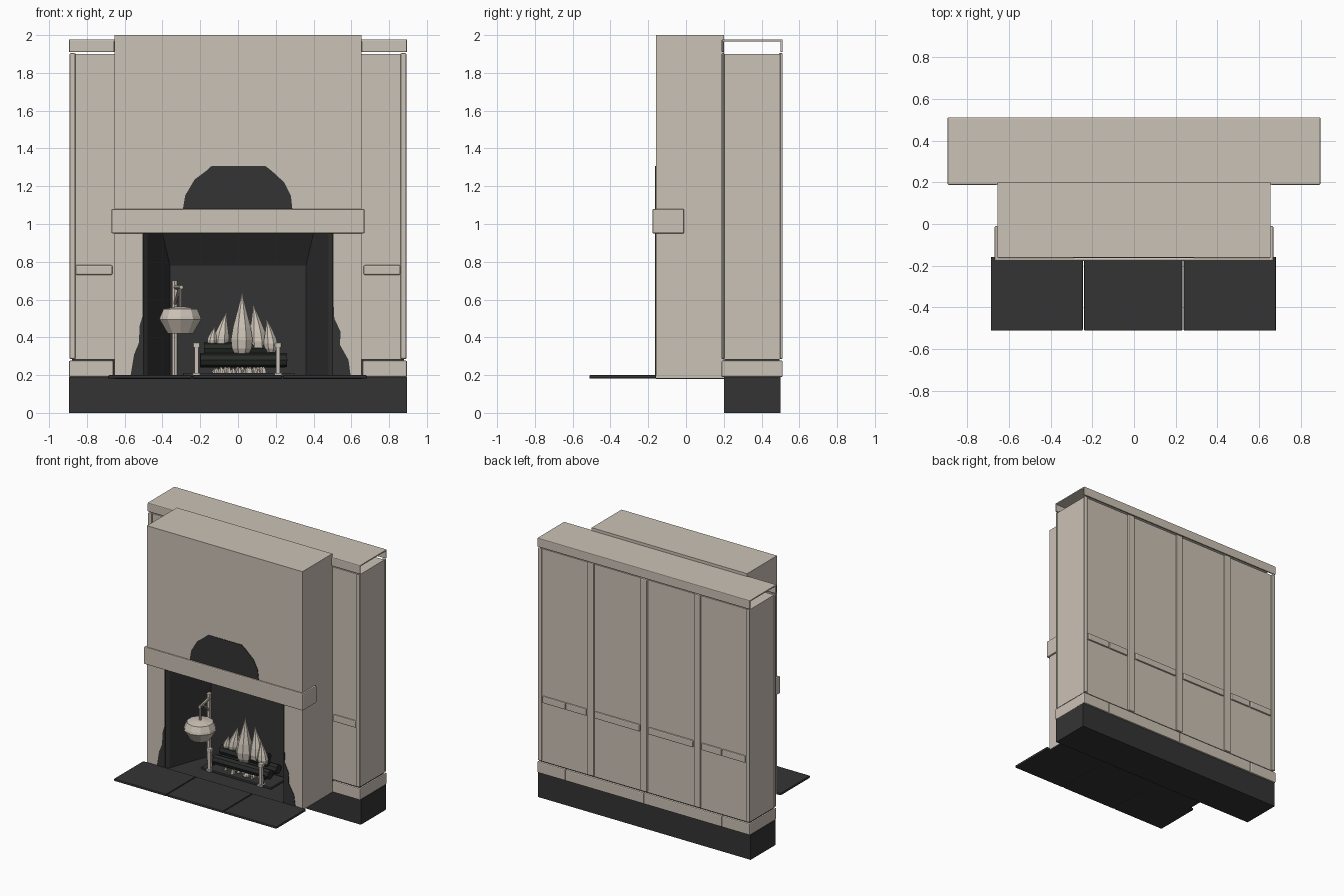
import bpy, bmesh, math, random
from mathutils import Vector

if "Cube" in bpy.data.objects:
    bpy.data.objects.remove(bpy.data.objects["Cube"])

random.seed(3)


def material(name, rgb):
    m = bpy.data.materials.new(name)
    m.diffuse_color = (*rgb, 1)
    m.use_nodes = True
    m.node_tree.nodes["Principled BSDF"].inputs["Base Color"].default_value = m.diffuse_color
    return m


PLASTER = material("warm plaster", (0.60, 0.54, 0.465))
STONE = material("dark stone", (0.034, 0.034, 0.034))
IRON = material("charred wood", (0.021, 0.025, 0.022))


def finish(name, bm, mat, bevel=0):
    bmesh.ops.recalc_face_normals(bm, faces=bm.faces)
    me = bpy.data.meshes.new(name)
    bm.to_mesh(me)
    bm.free()
    ob = bpy.data.objects.new(name, me)
    bpy.context.collection.objects.link(ob)
    me.materials.append(mat)
    if bevel:
        mod = ob.modifiers.new("soft edges", "BEVEL")
        mod.width, mod.segments = bevel, 2
    return ob


def box(name, x0, x1, y0, y1, z0, z1, mat=PLASTER, bevel=0):
    bm = bmesh.new()
    bmesh.ops.create_cube(bm, size=1)
    for v in bm.verts:
        v.co = (x0 + (v.co.x + .5) * (x1 - x0), y0 + (v.co.y + .5) * (y1 - y0),
                z0 + (v.co.z + .5) * (z1 - z0))
    return finish(name, bm, mat, bevel)


def slab(name, outline, y0, y1, mat):
    """Extrude an x-z outline from y0 to y1."""
    bm = bmesh.new()
    f = bm.faces.new([bm.verts.new((x, y0, z)) for x, z in outline])
    r = bmesh.ops.extrude_face_region(bm, geom=[f])
    for v in r["geom"]:
        if isinstance(v, bmesh.types.BMVert):
            v.co.y = y1
    return finish(name, bm, mat)


def lathe(name, profile, x, y, mat, sides=10, lean=(0, 0)):
    """Turn (radius, z) rings about a vertical axis, the axis leaning with height."""
    bm = bmesh.new()
    z0, z1 = profile[0][1], profile[-1][1]
    rings = []
    for r, z in profile:
        t = ((z - z0) / (z1 - z0)) ** 2
        c = (x + lean[0] * t, y + lean[1] * t)
        rings.append([bm.verts.new((c[0] + r * math.cos(a), c[1] + r * math.sin(a), z))
                      for a in (math.tau * (i + .5) / sides for i in range(sides))])
    for a, b in zip(rings, rings[1:]):
        for i in range(sides):
            j = (i + 1) % sides
            bm.faces.new((a[i], a[j], b[j], b[i]))
    bm.faces.new(rings[0])
    bm.faces.new(rings[-1])
    return finish(name, bm, mat)


def rod(name, a, b, r, mat, sides=8):
    a, b = Vector(a), Vector(b)
    bm = bmesh.new()
    bmesh.ops.create_cone(bm, cap_ends=True, segments=sides, radius1=r, radius2=r,
                          depth=(b - a).length)
    q = (b - a).to_track_quat("Z", "Y")
    for v in bm.verts:
        v.co = q @ v.co + (a + b) / 2
    return finish(name, bm, mat)


# Stone footing in three lengths
for x0, x1 in ((-.895, -.36), (-.36, .36), (.36, .895)):
    box("footing", x0, x1, .2, .5, 0, .19, STONE)
box("footing_joint", -.88, .88, .205, .495, .18, .29, STONE)

# Wall behind the chimney
box("wall", -.884, .884, .2, .5, .285, 1.9)
B = .007
for s in (-1, 1):
    def span(name, a, b, *rest):
        box(name, min(s * a, s * b), max(s * a, s * b), *rest, PLASTER, B)
    for y in (.188, .497):
        span("corner_post", .86, .892, y, y + .015, .285, 1.905)
    span("front_baseboard", .66, .895, .188, .21, .19, .277)
    span("end_baseboard", .878, .895, .19, .51, .19, .277)
    span("front_rail", .665, .86, .188, .21, .73, .782)
    span("front_cornice", .655, .895, .188, .2, 1.91, 1.978)
    # Rails and baseboards on the back, outer bays have a joint
    span("back_rail", .035, .415, .49, .512, .73, .782)
    span("back_rail", .485, .655, .49, .512, .73, .782)
    span("back_rail", .66, .855, .49, .512, .73, .782)
    span("back_baseboard", .0, .66, .49, .512, .19, .277)
    span("back_baseboard", .66, .895, .49, .512, .19, .277)
for x in (-.45, 0, .45):
    box("back_post", x - .028, x + .028, .49, .512, .285, 1.905, PLASTER, B)
box("back_cornice", -.895, .895, .5, .512, 1.91, 1.978, PLASTER, .005)
box("cornice_top", -.895, .895, .19, .512, 1.966, 1.978, PLASTER, .005)

# Chimney breast with a fireplace opening
slab("chimney_breast", [(-.655, .185), (-.505, .185), (-.505, 1.07), (.505, 1.07),
                        (.505, .185), (.655, .185), (.655, 2), (-.655, 2)], -.16, .2, PLASTER)
box("firebox_floor", -.65, .65, -.16, .2, .18, .195, STONE)

# Splayed firebox lining with a sloping hood
bm = bmesh.new()


def quad(*pts):
    bm.faces.new([bm.verts.new(p) for p in pts])


for s in (-1, 1):
    quad((s * .503, -.161, .19), (s * .48, -.14, .19), (s * .48, -.14, 1.069), (s * .503, -.161, 1.069))
    quad((s * .48, -.14, .19), (s * .36, .19, .19), (s * .36, .19, .78),
         (s * .428, .003, 1.069), (s * .48, -.14, 1.069))
quad((-.36, .19, .19), (.36, .19, .19), (.36, .19, .78), (-.36, .19, .78))
quad((-.36, .19, .78), (.36, .19, .78), (.428, .003, 1.069), (-.428, .003, 1.069))
quad((-.428, .003, 1.069), (.428, .003, 1.069), (.503, -.161, 1.069), (-.503, -.161, 1.069))
finish("firebox_lining", bm, STONE)

# Soot stains on the chimney face
slab("soot_above", [(-.295, 1.06), (-.28, 1.15), (-.23, 1.235), (-.17, 1.28), (-.14, 1.307),
                    (.145, 1.307), (.18, 1.28), (.245, 1.22), (.28, 1.15), (.29, 1.06)],
     -.164, -.159, STONE)
slab("soot_left", [(-.5, .19), (-.57, .19), (-.55, .31), (-.525, .37), (-.52, .465),
                   (-.506, .51), (-.506, .95), (-.5, .95)], -.164, -.159, STONE)
slab("soot_right", [(.5, .19), (.597, .19), (.585, .28), (.54, .36), (.543, .43),
                    (.51, .5), (.505, .6), (.505, .95), (.5, .95)], -.164, -.159, STONE)

# Mantel with short returns
box("mantel_front", -.67, .67, -.178, -.16, .95, 1.08, PLASTER, B)
for x in (-.67, .652):
    box("mantel_return", x, x + .018, -.178, -.01, .95, 1.08, PLASTER, B)

# Hearth slabs
for x0, x1 in ((-.687, -.246), (-.24, .232), (.238, .682)):
    box("hearth_slab", x0, x1, -.512, -.158, .182, .2, STONE, .005)

# Ash bed, embers and logs
box("ash_bed", -.29, .3, -.03, .16, .195, .212, STONE, .004)
for i in range(40):
    x, y, r = random.uniform(-.13, .14), random.uniform(0, .13), random.uniform(.01, .018)
    lathe("ash", [(r, .21), (r * .8, .21 + r), (r * .2, .21 + 2 * r)], x, y, PLASTER, 5)
for x0, x1, y, z, r in ((-.2, .26, .01, .28, .036), (-.2, .25, .12, .275, .036),
                        (-.18, .2, .06, .34, .036), (-.15, .17, .12, .345, .03)):
    rod("log", (x0, y, z), (x1, y + .01, z), r, IRON)

# Fire dogs
for x in (-.22, .212):
    box("fire_dog_post", x - .011, x + .011, -.035, -.013, .2, .345)
    box("fire_dog_cap", x - .018, x + .018, -.042, -.006, .345, .372, PLASTER, .005)
    box("fire_dog_foot", x - .02, x + .02, -.045, -.003, .2, .212)
    box("fire_dog_bar", x - .01, x + .01, -.02, .15, .232, .25, IRON)

# Flames
for x, tip, y, w, z0, z1 in ((.02, .022, .05, .062, .3, .638), (.108, .08, .08, .055, .31, .575),
                             (.175, .15, .05, .04, .32, .5), (-.09, -.06, .08, .045, .34, .535),
                             (-.138, -.122, .06, .028, .36, .46), (.05, .06, .11, .04, .32, .5)):
    shape = ((.55, 0), (.9, .12), (1, .26), (.82, .45), (.5, .66), (.22, .85), (.03, 1))
    lathe("flame", [(w * r, z0 + (z1 - z0) * t) for r, t in shape], x, y, PLASTER, 8, (tip - x, .01))

# Cooking pot hanging from a crane
lathe("pot", [(.07, .42), (.116, .495), (.112, .51), (.094, .55), (.03, .562)], -.305, -.02, PLASTER, 10)
rod("pot_hanger", (-.305, -.02, .555), (-.305, -.02, .665), .008, PLASTER)
rod("crane_post", (-.335, .13, .195), (-.335, .13, .7), .018, PLASTER)
rod("crane_arm", (-.335, .14, .665), (-.3, -.035, .665), .011, PLASTER)
rod("crane_brace", (-.335, .13, .57), (-.31, .02, .66), .009, PLASTER)
